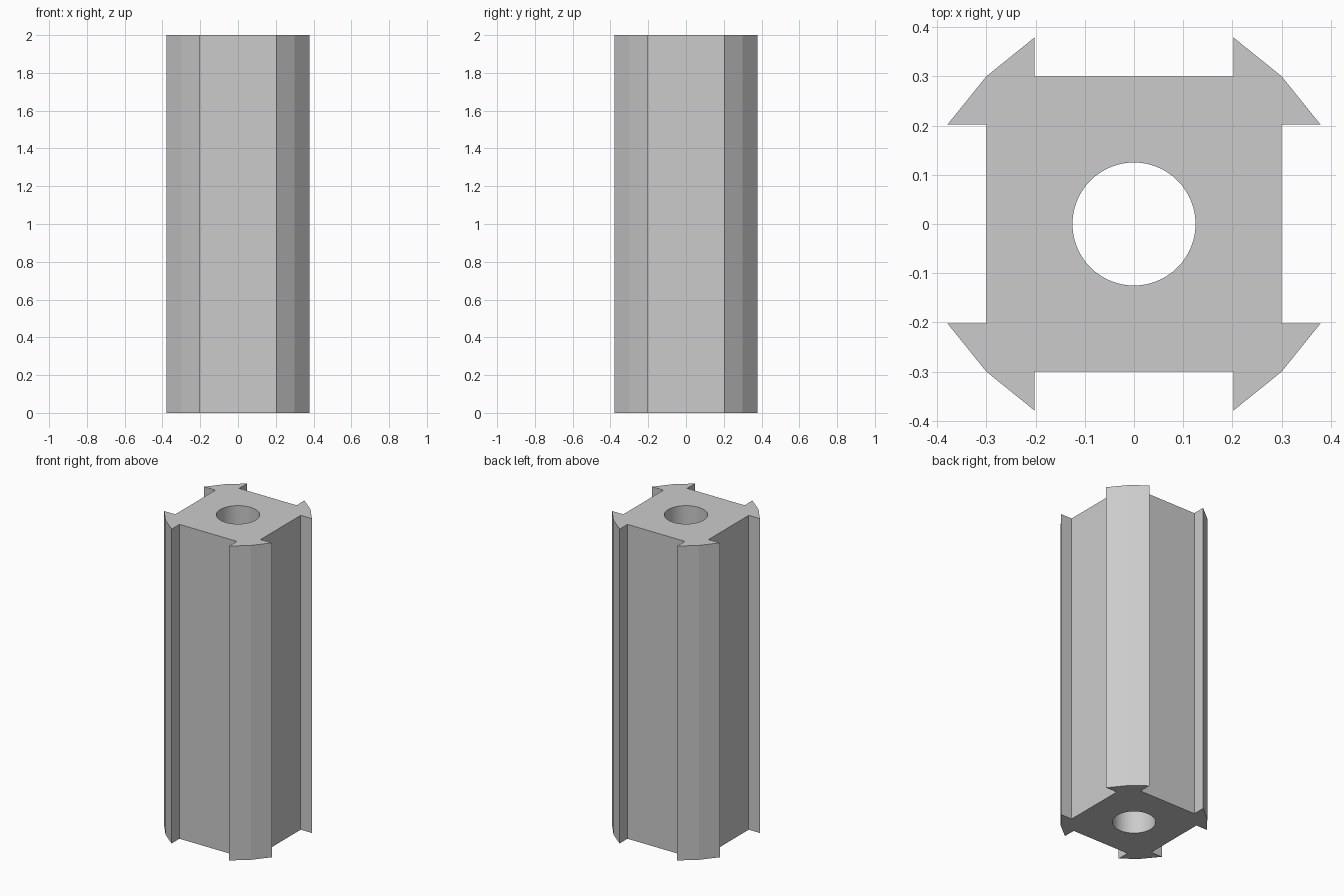
import bpy
import bmesh
import math
from mathutils import Matrix, Vector

HEIGHT = 2.0
HALF = 0.3          # half width of the square core
SLOT = 0.202        # half width of the opening on each side
TIP = 0.379         # reach of the corner fins
BORE = 0.125        # radius of the centre hole
BORE_SIDES = 64

cube = bpy.data.objects.get("Cube")
if cube:
    bpy.data.objects.remove(cube, do_unlink=True)

grey = bpy.data.materials.new("plain grey")
grey.use_nodes = True
colour = (0.6, 0.6, 0.6, 1.0)
grey.diffuse_color = colour
grey.node_tree.nodes["Principled BSDF"].inputs["Base Color"].default_value = colour

# One finned corner, repeated by quarter turns
corner = [(HALF, SLOT), (TIP, SLOT), (HALF, HALF), (SLOT, TIP), (SLOT, HALF)]
outline = [Matrix.Rotation(math.radians(90 * turn), 3, 'Z') @ Vector((x, y, 0))
           for turn in range(4) for x, y in corner]
circle = [Vector((BORE * math.cos(a), BORE * math.sin(a), 0))
          for a in (math.tau * i / BORE_SIDES for i in range(BORE_SIDES))]

bm = bmesh.new()


def add_loop(points):
    verts = [bm.verts.new(p) for p in points]
    return [bm.edges.new((v, verts[(i + 1) % len(verts)]))
            for i, v in enumerate(verts)]


# Flat cross-section with the hole, pulled up to full height
edges = add_loop(outline) + add_loop(circle)
bmesh.ops.triangle_fill(bm, edges=edges, use_beauty=True, normal=(0, 0, 1))
result = bmesh.ops.extrude_face_region(bm, geom=bm.faces[:], use_keep_orig=True)
top = [g for g in result["geom"] if isinstance(g, bmesh.types.BMVert)]
bmesh.ops.translate(bm, verts=top, vec=(0, 0, HEIGHT))
bmesh.ops.recalc_face_normals(bm, faces=bm.faces[:])

mesh = bpy.data.meshes.new("slotted_bar")
bm.to_mesh(mesh)
bm.free()
mesh.materials.append(grey)
bar = bpy.data.objects.new("slotted_bar", mesh)
bpy.context.collection.objects.link(bar)

# Smooth the bore, keep the fin edges crisp
bpy.ops.object.select_all(action='DESELECT')
bar.select_set(True)
bpy.context.view_layer.objects.active = bar
bpy.ops.object.shade_smooth_by_angle(angle=math.radians(10))
